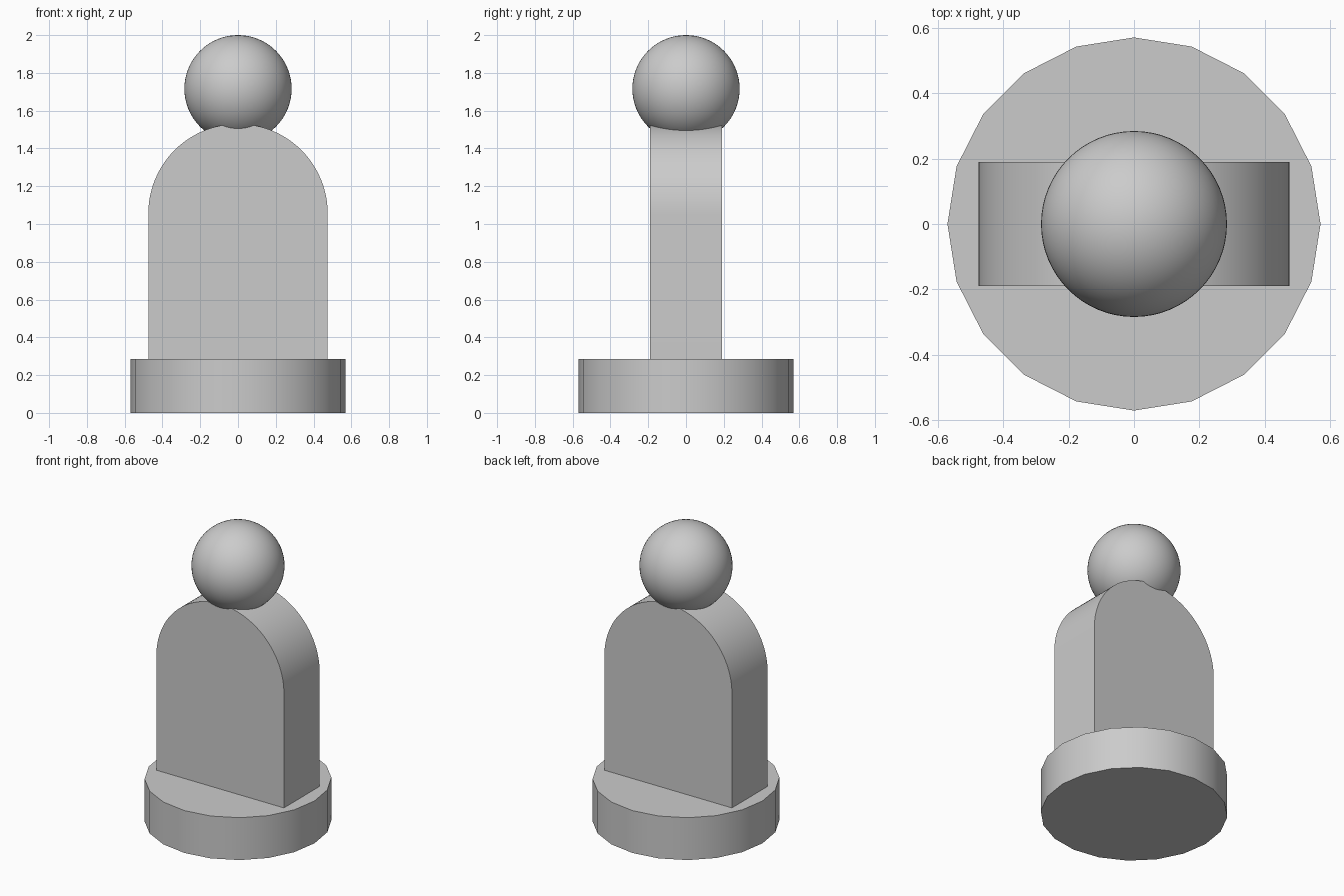
import bpy
import bmesh
from math import pi, cos, sin, radians

default = bpy.data.objects.get("Cube")
if default:
    bpy.data.objects.remove(default, do_unlink=True)

# Single plain grey
grey = bpy.data.materials.new("plain_grey")
grey.use_nodes = True
colour = (0.6, 0.6, 0.6, 1)
grey.diffuse_color = colour
grey.node_tree.nodes["Principled BSDF"].inputs["Base Color"].default_value = colour


def finish(obj, name):
    obj.name = obj.data.name = name
    obj.data.materials.append(grey)
    bpy.ops.object.select_all(action="DESELECT")
    obj.select_set(True)
    bpy.context.view_layer.objects.active = obj
    bpy.ops.object.shade_smooth_by_angle(angle=radians(30))


# Round base
BASE_TOP = 0.285
bpy.ops.mesh.primitive_cylinder_add(vertices=20, radius=0.57, depth=BASE_TOP,
                                    location=(0, 0, BASE_TOP / 2))
finish(bpy.context.object, "base")

# Upright slab with a semicircular top
HALF_WIDTH, HALF_DEPTH, ARCH_Z, STEPS = 0.475, 0.19, 1.055, 48
profile = [(-HALF_WIDTH, BASE_TOP), (HALF_WIDTH, BASE_TOP)]
profile += [(HALF_WIDTH * cos(pi * i / STEPS), ARCH_Z + HALF_WIDTH * sin(pi * i / STEPS))
            for i in range(STEPS + 1)]
bm = bmesh.new()
face = bm.faces.new([bm.verts.new((x, -HALF_DEPTH, z)) for x, z in profile])
side = bmesh.ops.extrude_face_region(bm, geom=[face], use_keep_orig=True)
bmesh.ops.translate(bm, vec=(0, 2 * HALF_DEPTH, 0),
                    verts=[v for v in side["geom"] if isinstance(v, bmesh.types.BMVert)])
bmesh.ops.recalc_face_normals(bm, faces=bm.faces)
mesh = bpy.data.meshes.new("arched_body")
bm.to_mesh(mesh)
bm.free()
body = bpy.data.objects.new("arched_body", mesh)
bpy.context.collection.objects.link(body)
finish(body, "arched_body")

# Ball head
RADIUS = 0.284
bpy.ops.mesh.primitive_uv_sphere_add(segments=64, ring_count=32, radius=RADIUS,
                                     location=(0, 0, 2 - RADIUS))
finish(bpy.context.object, "head")
